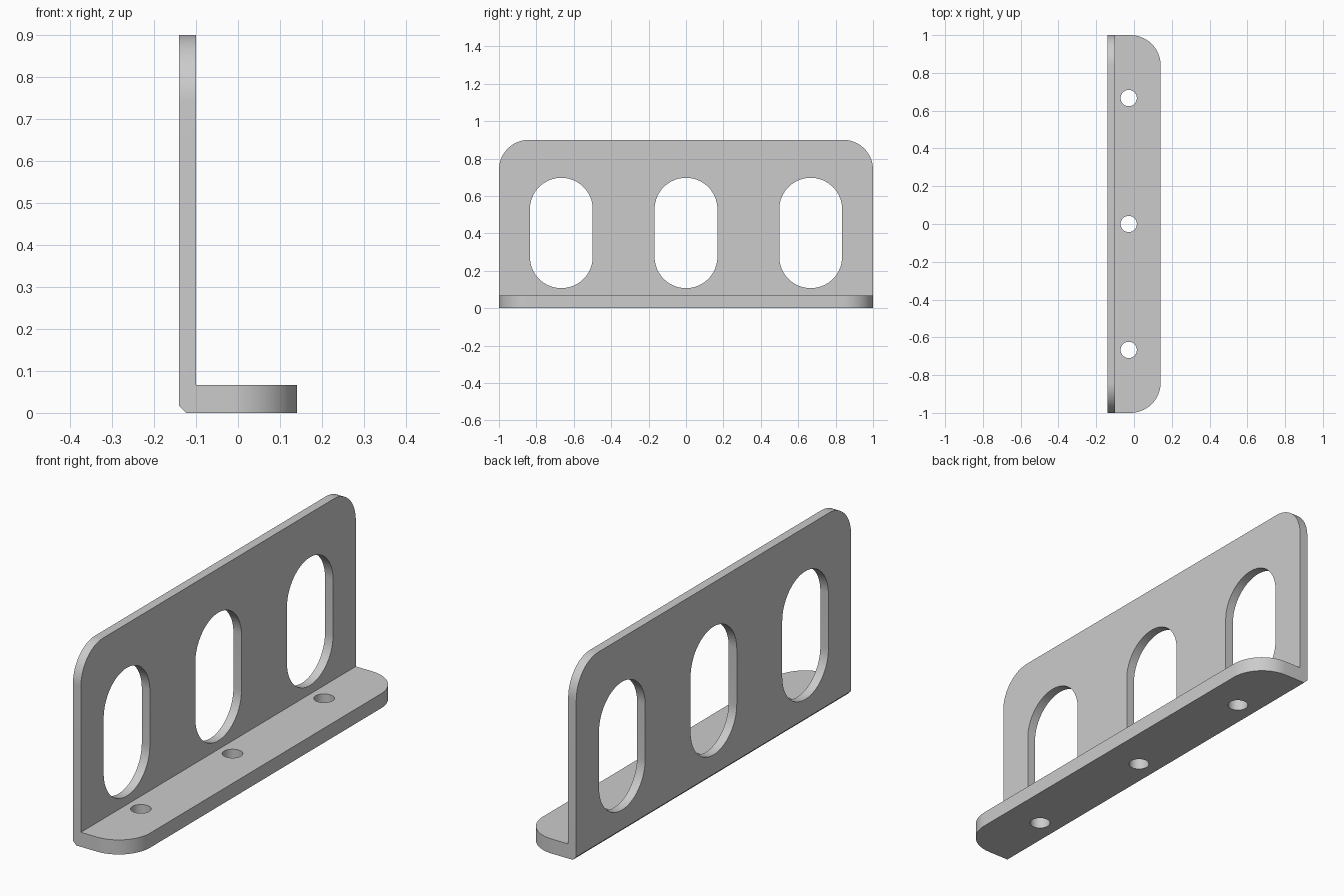
import bpy, bmesh, math
from mathutils import Matrix

cube = bpy.data.objects.get("Cube")
if cube:
    bpy.data.objects.remove(cube, do_unlink=True)

# Main sizes
HALF_W, HALF_L, HEIGHT = 0.141, 1.0, 0.9
WALL_X, BASE_Z = -0.10, 0.067
CHAMFER, CORNER = 0.018, 0.16
SLOT_R, SLOT_LOW, SLOT_HIGH = 0.168, 0.275, 0.529
HOLE_X, HOLE_R = -0.028, 0.043
SPACING = 2 / 3

grey = bpy.data.materials.new("plain grey")
grey.use_nodes = True
colour = (0.60, 0.60, 0.60, 1)
grey.diffuse_color = colour
grey.node_tree.nodes["Principled BSDF"].inputs["Base Color"].default_value = colour


def make_object(name, bm):
    bmesh.ops.recalc_face_normals(bm, faces=bm.faces)
    mesh = bpy.data.meshes.new(name)
    bm.to_mesh(mesh)
    bm.free()
    mesh.materials.append(grey)
    obj = bpy.data.objects.new(name, mesh)
    bpy.context.collection.objects.link(obj)
    return obj


def extrude_outline(bm, points, vector):
    face = bm.faces.new([bm.verts.new(p) for p in points])
    result = bmesh.ops.extrude_face_region(bm, geom=[face])
    verts = [v for v in result["geom"] if isinstance(v, bmesh.types.BMVert)]
    bmesh.ops.translate(bm, verts=verts, vec=vector)


# Angle bracket: L profile with a chamfered heel, run along y
bm = bmesh.new()
profile = [(-HALF_W + CHAMFER, 0), (HALF_W, 0), (HALF_W, BASE_Z), (WALL_X, BASE_Z),
           (WALL_X, HEIGHT), (-HALF_W, HEIGHT), (-HALF_W, CHAMFER)]
extrude_outline(bm, [(x, -HALF_L, z) for x, z in profile], (0, 2 * HALF_L, 0))

# Rounded free corners of the wall and the base
corners = []
for e in bm.edges:
    a, b = (v.co for v in e.verts)
    at_end = abs(a.y - b.y) < 1e-4
    wall_top = min(a.z, b.z) > HEIGHT - 1e-4
    base_tip = min(a.x, b.x) > HALF_W - 1e-4
    if at_end and (wall_top or base_tip):
        corners.append(e)
bmesh.ops.bevel(bm, geom=corners, offset=CORNER, offset_type='OFFSET', segments=20,
                profile=0.5, affect='EDGES')
bracket = make_object("angle_bracket", bm)

# Cutters for the slots in the wall and the screw holes in the base
cutters = bmesh.new()
STEPS = 32
for i in (-1, 0, 1):
    y = i * SPACING
    outline = []
    for start, z in ((0, SLOT_HIGH), (math.pi, SLOT_LOW)):
        for k in range(STEPS + 1):
            t = start + math.pi * k / STEPS
            outline.append((-0.3, y + SLOT_R * math.cos(t), z + SLOT_R * math.sin(t)))
    extrude_outline(cutters, outline, (0.5, 0, 0))
    bmesh.ops.create_cone(cutters, cap_ends=True, segments=48, radius1=HOLE_R,
                          radius2=HOLE_R, depth=0.16,
                          matrix=Matrix.Translation((HOLE_X, y, 0)))
# Keep the slot cutters clear of the screw holes
for v in cutters.verts:
    if v.co.x > 0.1:
        v.co.x = WALL_X + 0.02
cutter = make_object("opening_cutter", cutters)
cutter.hide_render = True

cut = bracket.modifiers.new("openings", 'BOOLEAN')
cut.operation = 'DIFFERENCE'
cut.solver = 'EXACT'
cut.object = cutter
bpy.ops.object.select_all(action='DESELECT')
bpy.context.view_layer.objects.active = bracket
bracket.select_set(True)
bpy.ops.object.modifier_apply(modifier=cut.name)
bpy.data.objects.remove(cutter, do_unlink=True)
bpy.ops.object.shade_smooth_by_angle(angle=math.radians(30))
